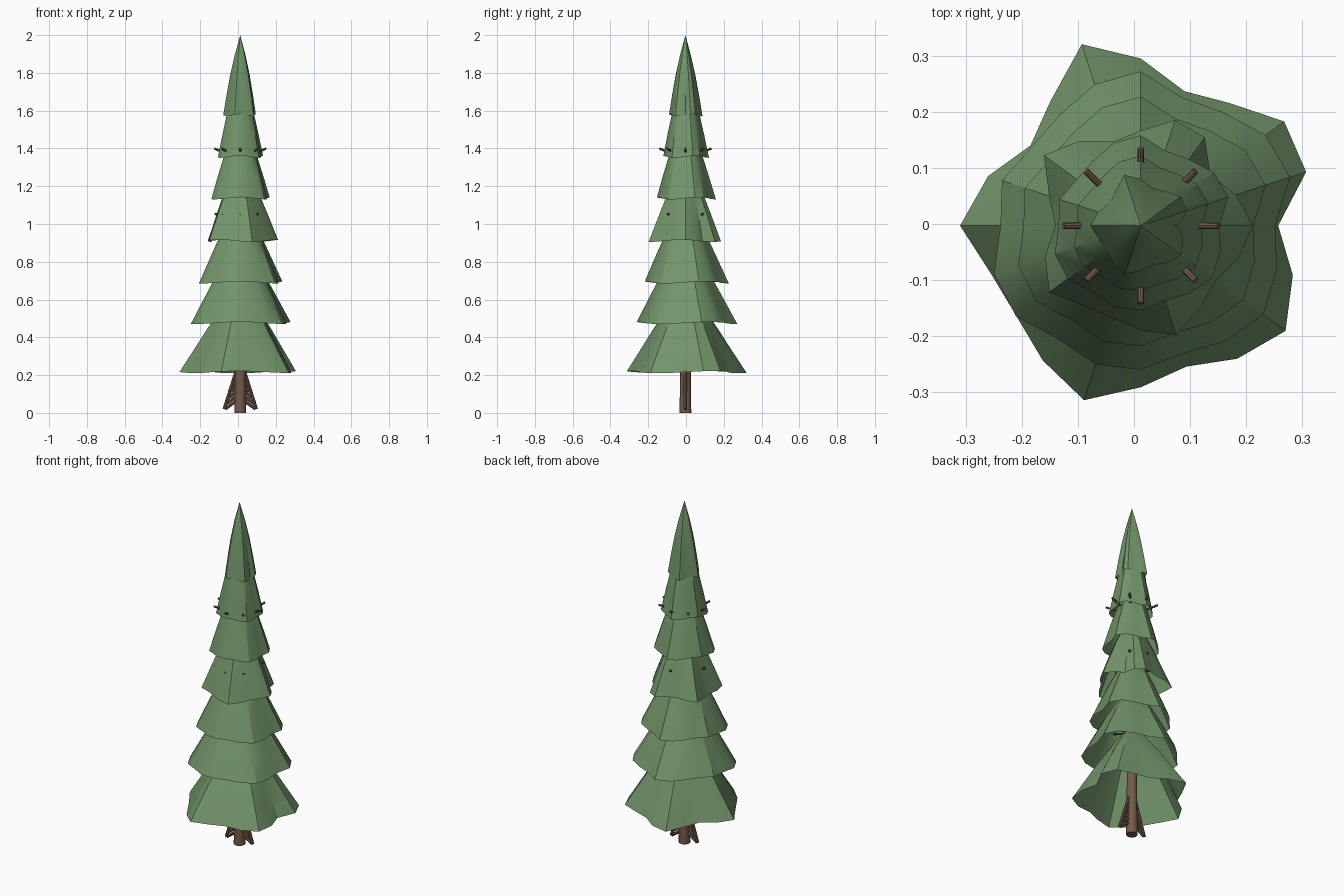
import bpy, bmesh
from math import sin, cos, pi
from mathutils import Vector

cube = bpy.data.objects.get("Cube")
if cube:
    bpy.data.objects.remove(cube)

CENTRE = Vector((0.012, -0.003, 0))


def material(name, rgb):
    m = bpy.data.materials.new(name)
    m.use_nodes = True
    colour = (*rgb, 1)
    m.diffuse_color = colour
    m.node_tree.nodes["Principled BSDF"].inputs["Base Color"].default_value = colour
    return m


GREEN = material("needle_green", (0.17, 0.3, 0.145))
BROWN = material("bark_brown", (0.18, 0.105, 0.07))


def finish(bm, name, mat):
    mesh = bpy.data.meshes.new(name)
    bm.to_mesh(mesh)
    bm.free()
    ob = bpy.data.objects.new(name, mesh)
    ob.location = CENTRE
    mesh.materials.append(mat)
    bpy.context.collection.objects.link(ob)
    bpy.ops.object.select_all(action="DESELECT")
    bpy.context.view_layer.objects.active = ob
    ob.select_set(True)
    bpy.ops.object.shade_smooth_by_angle(angle=pi / 6)


def rod(bm, a, b, r1, r2, sides=8):
    a, b = Vector(a), Vector(b)
    made = bmesh.ops.create_cone(bm, cap_ends=True, segments=sides,
                                 radius1=r1, radius2=r2, depth=(b - a).length)
    turn = (b - a).to_track_quat("Z", "Y").to_matrix().to_4x4()
    turn.translation = (a + b) / 2
    bmesh.ops.transform(bm, matrix=turn, verts=made["verts"])


# Two ragged rims, one radius every 18 degrees
SPIKY = [0.245, 0.31, 0.316, 0.27, 0.252, 0.298, 0.34, 0.274, 0.243, 0.286,
         0.322, 0.28, 0.274, 0.297, 0.327, 0.288, 0.264, 0.293, 0.319, 0.285]
ROUND = [0.24, 0.28, 0.275, 0.25, 0.24, 0.275, 0.265, 0.245, 0.24, 0.26,
         0.25, 0.275, 0.275, 0.25, 0.26, 0.257, 0.24, 0.255, 0.27, 0.255]
N = len(SPIKY)
PROFILE = [(0, 1), (0.25, 0.79), (0.5, 0.57), (0.75, 0.31)]


def foliage_tier(name, base, top, radius, rim, roll, bulge):
    bm = bmesh.new()
    rings = []
    for h, r in PROFILE:
        ring = []
        for i in range(N):
            a = 2 * pi * i / N
            edge = rim[(i - roll) % N] / max(rim)
            # the raggedness softens towards the tip
            rad = radius * (r + bulge * sin(pi * h)) * (edge + (0.88 - edge) * h * 0.6)
            z = base + (top - base) * h + 0.006 * (1 - h) * (1 + sin(3 * a + roll))
            ring.append(bm.verts.new((rad * cos(a), rad * sin(a), z)))
        rings.append(ring)
    apex = bm.verts.new((0, 0, top))
    for i in range(N):
        j = (i + 1) % N
        for low, high in zip(rings, rings[1:]):
            bm.faces.new((low[i], low[j], high[j], high[i]))
        bm.faces.new((rings[-1][i], rings[-1][j], apex))
    finish(bm, name, GREEN)


# Overlapping skirts: base height, tip height, widest radius, rim, turn, bulge
TIERS = [(0.21, 0.68, 0.34, SPIKY, 0, -0.02), (0.47, 0.92, 0.28, ROUND, 0, 0),
         (0.685, 1.13, 0.234, ROUND, 0, 0), (0.905, 1.35, 0.213, SPIKY, 2, 0),
         (1.13, 1.58, 0.164, ROUND, 0, 0.02), (1.35, 1.83, 0.127, ROUND, 0, 0.03),
         (1.57, 2.0, 0.095, SPIKY, 0, 0.04)]
for k, tier in enumerate(TIERS):
    foliage_tier(f"foliage_tier_{k + 1}", *tier)

# Trunk
bm = bmesh.new()
rod(bm, (0, 0, 0), (0, 0, 1.7), 0.031, 0.012, 12)
finish(bm, "trunk", BROWN)

# Rings of short twigs poking through the needles
for z, reach, name in ((1.40, 0.138, "upper_twigs"), (1.055, 0.135, "middle_twigs"),
                       (0.68, 0.145, "lower_twigs")):
    bm = bmesh.new()
    for i in range(8):
        a = i * pi / 4
        rod(bm, (0, 0, z - 0.06), (reach * cos(a), reach * sin(a), z), 0.007, 0.006)
    finish(bm, name, BROWN)

# Sloping roots with rungs on both sides of the trunk
for side, name in ((1, "left_root"), (-1, "right_root")):
    bm = bmesh.new()
    rod(bm, (side * 0.02, 0, 0.225), (side * 0.085, 0, 0.02), 0.009, 0.009)
    for i in range(6):
        z = 0.19 - i * 0.025
        out = 0.036 + i * 0.009
        rod(bm, (side * 0.02, 0, z), (side * out, 0, z - 0.02 - i * 0.005), 0.009, 0.008)
    finish(bm, name, BROWN)
